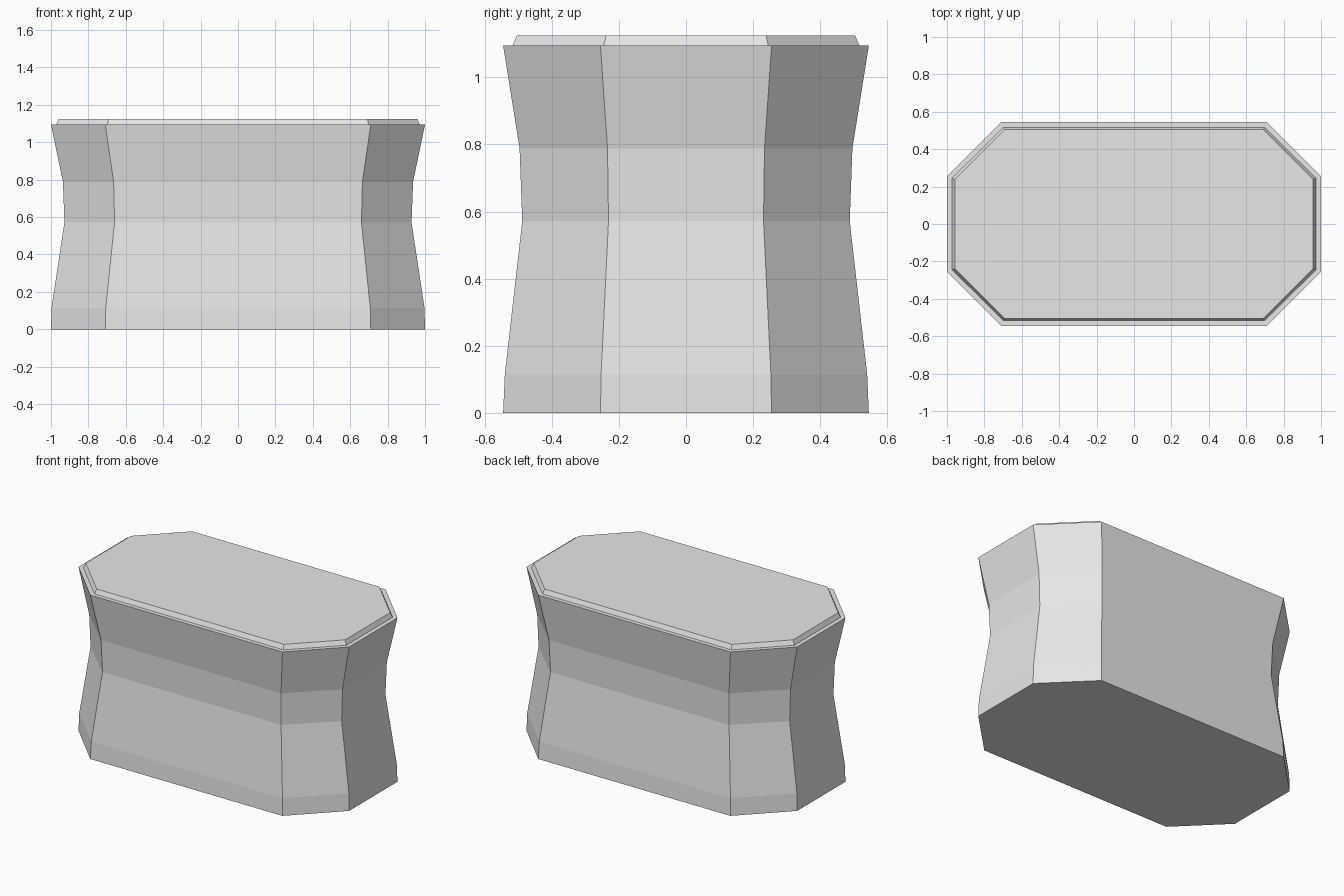
import bpy
import bmesh

cube = bpy.data.objects.get("Cube")
if cube:
    bpy.data.objects.remove(cube, do_unlink=True)

grey = bpy.data.materials.new("light_grey")
grey.use_nodes = True
colour = (0.8, 0.8, 0.8, 1)
grey.diffuse_color = colour
grey.node_tree.nodes["Principled BSDF"].inputs["Base Color"].default_value = colour


def octagon(bm, z, x, y, cx, cy):
    """Ring of a rectangle x by y with corners cut at cx, cy."""
    pts = [(x, cy), (cx, y), (-cx, y), (-x, cy),
           (-x, -cy), (-cx, -y), (cx, -y), (x, -cy)]
    return [bm.verts.new((px, py, z)) for px, py in pts]


def loft(name, levels):
    """Closed solid through a stack of octagon rings."""
    bm = bmesh.new()
    rings = [octagon(bm, *level) for level in levels]
    for low, high in zip(rings, rings[1:]):
        for i in range(len(low)):
            j = (i + 1) % len(low)
            bm.faces.new((low[i], low[j], high[j], high[i]))
    bm.faces.new(rings[0][::-1])
    bm.faces.new(rings[-1])
    bmesh.ops.recalc_face_normals(bm, faces=bm.faces)
    mesh = bpy.data.meshes.new(name)
    bm.to_mesh(mesh)
    bm.free()
    mesh.materials.append(grey)
    obj = bpy.data.objects.new(name, mesh)
    bpy.context.collection.objects.link(obj)
    return obj


# Waisted body: height, half width, half depth, corner x, corner y
loft("waisted_body", [
    (0, 1, 0.545, 0.71, 0.255),
    (0.115, 0.997, 0.54, 0.707, 0.253),
    (0.572, 0.928, 0.488, 0.66, 0.231),
    (0.788, 0.936, 0.496, 0.665, 0.234),
    (1.095, 1, 0.545, 0.71, 0.255),
])

# Thin bevelled slab on top
loft("top_slab", [
    (1.095, 0.972, 0.517, 0.698, 0.245),
    (1.125, 0.958, 0.504, 0.692, 0.238),
])
